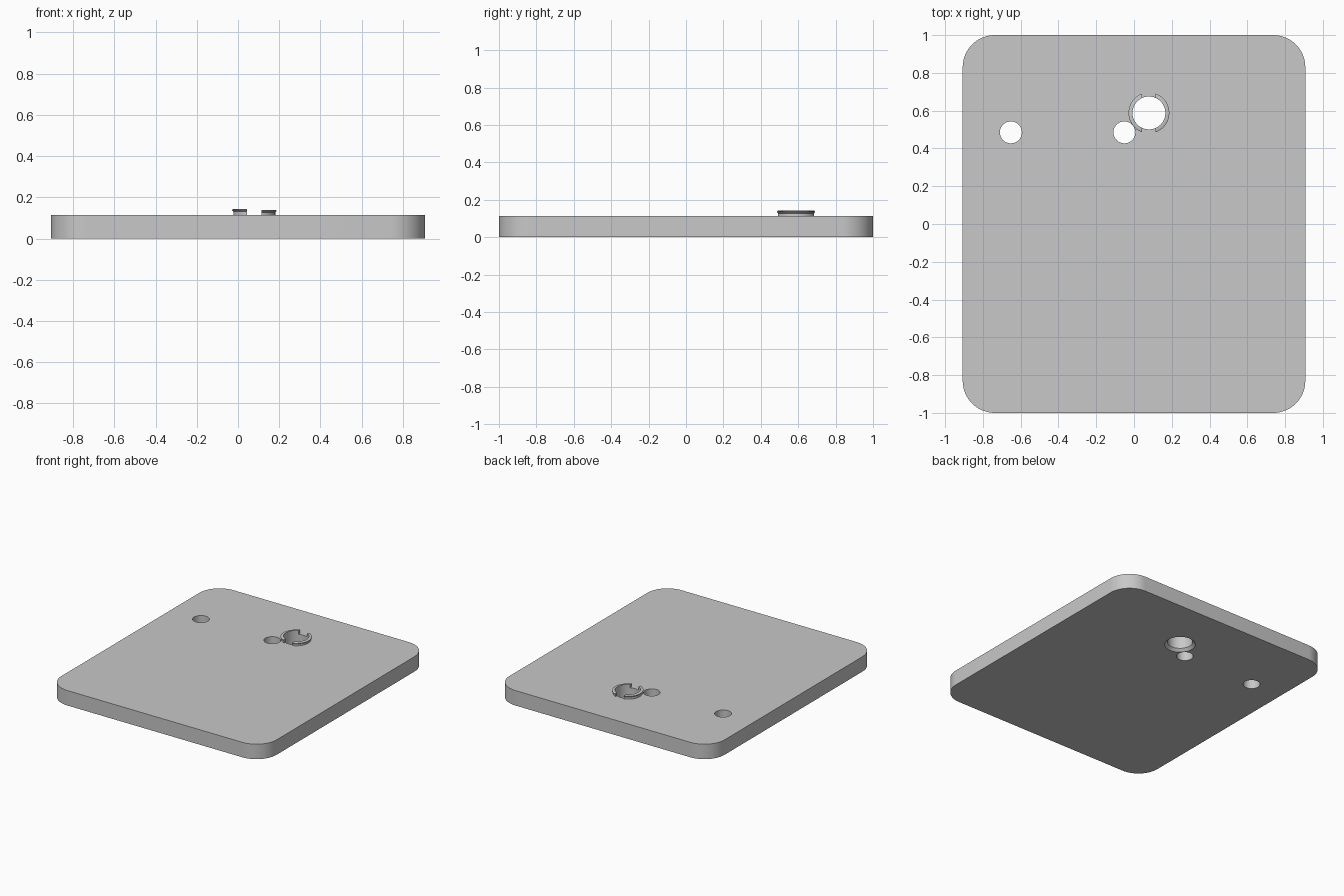
import bpy
import bmesh
import math
from mathutils import Matrix, Vector

cube = bpy.data.objects.get("Cube")
if cube:
    bpy.data.objects.remove(cube, do_unlink=True)

HALF_X, HALF_Y, TOP = 0.907, 1.0, 0.114
CORNER = 0.17
SOCKET = Vector((0.079, 0.588, 0))
SOCKET_R = 0.087

grey = bpy.data.materials.new("plain grey")
grey.use_nodes = True
colour = (0.58, 0.58, 0.58, 1)
grey.diffuse_color = colour
grey.node_tree.nodes["Principled BSDF"].inputs["Base Color"].default_value = colour


def finish(bm, name):
    bmesh.ops.recalc_face_normals(bm, faces=bm.faces)
    mesh = bpy.data.meshes.new(name)
    bm.to_mesh(mesh)
    bm.free()
    mesh.materials.append(grey)
    obj = bpy.data.objects.new(name, mesh)
    bpy.context.collection.objects.link(obj)
    return obj


def lathe(profile, centre, steps=64):
    """Closed (radius, z) profile turned around a vertical axis."""
    bm = bmesh.new()
    rings = []
    for i in range(steps):
        turn = Matrix.Rotation(math.tau * i / steps, 4, "Z")
        rings.append([bm.verts.new(centre + turn @ Vector((r, 0, z))) for r, z in profile])
    n = len(profile)
    for i in range(steps):
        a, b = rings[i], rings[(i + 1) % steps]
        for j in range(n):
            k = (j + 1) % n
            bm.faces.new((a[j], b[j], b[k], a[k]))
    bmesh.ops.remove_doubles(bm, verts=bm.verts, dist=1e-5)
    return bm


def drill(target, profile, centre):
    """Cut a round hole, with a solid turned from the open profile."""
    bm = lathe(profile, centre)
    bmesh.ops.holes_fill(bm, edges=[e for e in bm.edges if e.is_boundary])
    cutter = finish(bm, "hole_cutter")
    cutter.hide_render = True
    mod = target.modifiers.new("hole", "BOOLEAN")
    mod.operation = "DIFFERENCE"
    mod.solver = "EXACT"
    mod.object = cutter
    bpy.context.view_layer.objects.active = target
    bpy.ops.object.modifier_apply(modifier=mod.name)
    bpy.data.objects.remove(cutter, do_unlink=True)


# Plate with rounded corners
bm = bmesh.new()
outline = []
for q, (sx, sy) in enumerate(((1, 1), (-1, 1), (-1, -1), (1, -1))):
    for i in range(17):
        a = (q + i / 16) * math.pi / 2
        outline.append(bm.verts.new((sx * (HALF_X - CORNER) + CORNER * math.cos(a),
                                     sy * (HALF_Y - CORNER) + CORNER * math.sin(a), 0)))
base = bm.faces.new(outline)
raised = bmesh.ops.extrude_face_region(bm, geom=[base], use_keep_orig=True)
bmesh.ops.translate(bm, vec=(0, 0, TOP),
                    verts=[v for v in raised["geom"] if isinstance(v, bmesh.types.BMVert)])
plate = finish(bm, "base_plate")

# Two plain holes, and a large one countersunk from below
for x in (-0.652, -0.051):
    drill(plate, [(0, -0.1), (0.058, -0.1), (0.058, 0.3), (0, 0.3)], Vector((x, 0.485, 0)))
drill(plate, [(0, -0.1), (0.106, -0.1), (0.106, 0), (SOCKET_R, 0.02),
              (SOCKET_R, 0.3), (0, 0.3)], SOCKET)


# Pair of curved clips with an outward lip, either side of the large hole
def clip(name, side, height):
    bm = lathe([(SOCKET_R, TOP), (0.102, TOP), (0.102, height - 0.012),
                (0.108, height - 0.006), (0.108, height - 0.003),
                (0.101, height), (SOCKET_R, height)], SOCKET)
    cut = bmesh.ops.bisect_plane(bm, geom=bm.verts[:] + bm.edges[:] + bm.faces[:],
                                 plane_co=SOCKET + Vector((side * 0.036, 0, 0)),
                                 plane_no=(side, 0, 0), clear_inner=True)
    edges = [e for e in cut["geom_cut"] if isinstance(e, bmesh.types.BMEdge)]
    bmesh.ops.edgeloop_fill(bm, edges=edges)
    return finish(bm, name)


parts = [plate, clip("left_clip", 1, 0.139), clip("right_clip", -1, 0.143)]

# Smooth round walls, sharp edges
bpy.ops.object.select_all(action="DESELECT")
for obj in parts:
    obj.select_set(True)
bpy.context.view_layer.objects.active = plate
bpy.ops.object.shade_smooth_by_angle(angle=math.radians(30))
